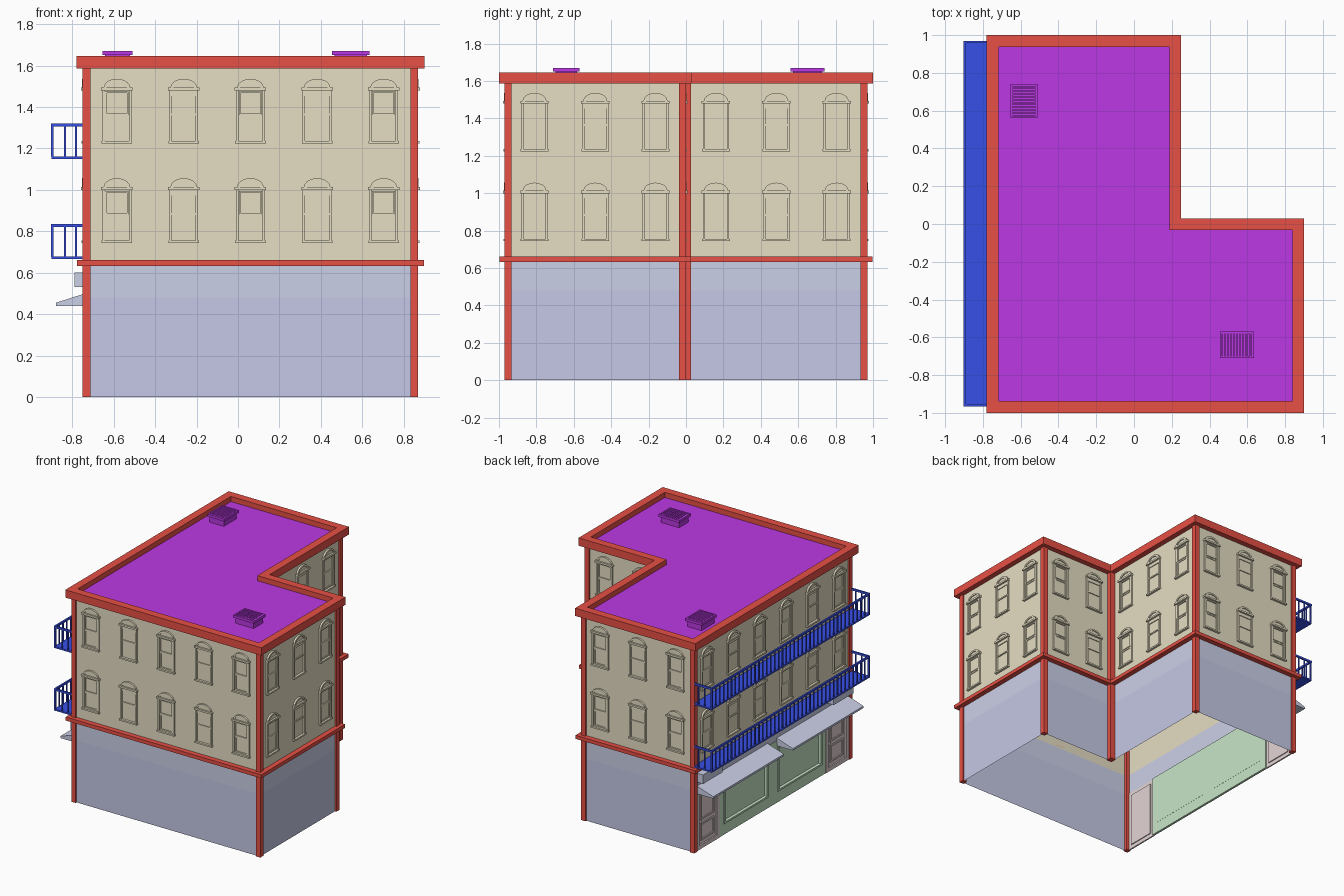
import bpy, bmesh, math

if "Cube" in bpy.data.objects:
    bpy.data.objects.remove(bpy.data.objects["Cube"])

def mat(name, r, g, b):
    m = bpy.data.materials.new(name)
    m.diffuse_color = (r, g, b, 1)
    m.use_nodes = True
    m.node_tree.nodes["Principled BSDF"].inputs["Base Color"].default_value = m.diffuse_color
    return m

RED, TAN = mat("red", .8, .08, .06), mat("tan", .79, .73, .55)
LAV, LAV2 = mat("lavender", .56, .58, .79), mat("pale_lavender", .6, .63, .8)
BLUE, PURPLE = mat("blue", .04, .08, .8), mat("purple", .5, .04, .78)
GREEN, PINK = mat("green", .58, .78, .58), mat("pink", .78, .66, .66)

def finish(name, bm, m, fix=True):
    if fix:
        bmesh.ops.recalc_face_normals(bm, faces=bm.faces)
    me = bpy.data.meshes.new(name)
    bm.to_mesh(me)
    bm.free()
    me.materials.append(m)
    ob = bpy.data.objects.new(name, me)
    bpy.context.collection.objects.link(ob)

def world(u, z, d):
    return (u, d, z)

def prism(bm, pts, d0, d1, f=world):
    """Extrude a (u, z) outline between depths d0 and d1."""
    a = [bm.verts.new(f(u, z, d0)) for u, z in pts]
    b = [bm.verts.new(f(u, z, d1)) for u, z in pts]
    bm.faces.new(a)
    bm.faces.new(b[::-1])
    for i in range(len(a)):
        j = (i + 1) % len(a)
        bm.faces.new((a[i], b[i], b[j], a[j]))

def box(bm, u0, u1, z0, z1, d0, d1, f=world):
    prism(bm, [(u0, z0), (u1, z0), (u1, z1), (u0, z1)], d0, d1, f)

def frame(bm, u0, u1, z0, z1, w, d0, d1, f):
    box(bm, u0, u0 + w, z0, z1, d0, d1, f)
    box(bm, u1 - w, u1, z0, z1, d0, d1, f)
    box(bm, u0 + w, u1 - w, z0, z0 + w, d0, d1, f)
    box(bm, u0 + w, u1 - w, z1 - w, z1, d0, d1, f)

# L-shaped footprint: corner and outward direction
PLAN = [(-.75, -.97, -1, -1), (.87, -.97, 1, -1), (.87, 0, 1, 1),
        (.22, 0, 1, 1), (.22, .97, 1, 1), (-.75, .97, -1, 1)]
INSET = .012

def outline(o):
    return [(x + sx * o, y + sy * o) for x, y, sx, sy in PLAN]

def wall(name, z0, z1, m, sides=6):
    bm = bmesh.new()
    p = outline(-INSET)
    a = [bm.verts.new((x, y, z0)) for x, y in p]
    b = [bm.verts.new((x, y, z1)) for x, y in p]
    for i in range(sides):
        j = (i + 1) % 6
        bm.faces.new((a[i], a[j], b[j], b[i]))
    finish(name, bm, m, False)

def ring(name, o, i, z0, z1, m):
    bm = bmesh.new()
    loops = [[bm.verts.new((x, y, z)) for x, y in outline(k)]
             for k, z in ((o, z0), (o, z1), (i, z1), (i, z0))]
    for k in range(4):
        p, q = loops[k], loops[(k + 1) % 4]
        for n in range(6):
            j = (n + 1) % 6
            bm.faces.new((p[n], p[j], q[j], q[n]))
    finish(name, bm, m)

# Walls, bands and roof
wall("ground_wall", 0, .48, LAV, 5)
wall("ground_wall_top", .48, .64, LAV2)
wall("upper_wall", .64, 1.6, TAN)
ring("floor_band", .028, -INSET, .632, .66, RED)
ring("cornice", .03, -.032, 1.585, 1.645, RED)
bm = bmesh.new()
bm.faces.new([bm.verts.new((x, y, 1.605)) for x, y in outline(-.02)])
finish("roof", bm, PURPLE, False)

# Corner posts
bm = bmesh.new()
for k, (x, y, sx, sy) in enumerate(PLAN):
    if k == 3:
        box(bm, x - .02, x + .028, 0, 1.59, y - .02, y + .028)
    else:
        xs, ys = sorted((x, x - sx * .038)), sorted((y, y - sy * .038))
        box(bm, *xs, 0, 1.59, *ys)
finish("corner_posts", bm, RED)

# Wall frames: (u along wall, z, d outward)
def front(u, z, d): return (u, -.97 + INSET - d, z)
def left(u, z, d): return (-.75 + INSET - d, u, z)
def right_south(u, z, d): return (.87 - INSET + d, u, z)
def right_north(u, z, d): return (.22 - INSET + d, u, z)
def back_arm(u, z, d): return (u, -INSET + d, z)
def back(u, z, d): return (u, .97 - INSET + d, z)

def window(bm, f, u, z, sashed):
    box(bm, u - .074, u + .074, z, z + .012, 0, .018, f)               # sill
    box(bm, u - .076, u + .076, z + .256, z + .27, 0, .02, f)          # lintel
    for s in (-1, 1):
        a, b = sorted((u + s * .07, u + s * .058))
        box(bm, a, b, z + .012, z + .256, 0, .011, f)                  # jambs
    arc = [(math.cos(math.pi * k / 10), math.sin(math.pi * k / 10)) for k in range(11)]
    prism(bm, [(u + .05 * c, z + .27 + .03 * s) for c, s in arc], 0, .007, f)
    for (c0, s0), (c1, s1) in zip(arc, arc[1:]):                       # arch stones
        prism(bm, [(u + r * c, z + .27 + h * s) for r, h, c, s in
                   ((.05, .03, c0, s0), (.064, .043, c0, s0),
                    (.064, .043, c1, s1), (.05, .03, c1, s1))], 0, .014, f)
    if sashed:
        frame(bm, u - .056, u + .056, z + .138, z + .252, .008, 0, .008, f)
        frame(bm, u - .056, u + .056, z + .014, z + .138, .01, 0, .005, f)
    else:
        box(bm, u - .058, u + .058, z + .136, z + .146, 0, .007, f)
        box(bm, u - .058, u + .058, z + .23, z + .256, 0, .006, f)

cols = [-.585, -.262, .06, .382, .703]
rows = [-.81, -.485, -.163, .16, .483, .805]
for name, f, us in (("front", front, cols), ("back", back, cols[:3]),
                    ("back_arm", back_arm, cols[3:]), ("left", left, rows),
                    ("right_south", right_south, rows[:3]),
                    ("right_north", right_north, rows[3:])):
    bm = bmesh.new()
    for u in us:
        for z in (.743, 1.223):
            window(bm, f, u, z, u not in (cols[1], cols[3], rows[1], rows[4]))
    finish(name + "_windows", bm, TAN)

# Balconies
for n, z in enumerate((.665, 1.15)):
    bm = bmesh.new()
    box(bm, -.9, -.745, z, z + .012, -.965, .97)
    box(bm, -.902, -.89, z + .155, z + .17, -.965, .97)
    for y in (-.965, .958):
        box(bm, -.9, -.745, z + .155, z + .17, y, y + .012)
        for x in (-.84, -.787):
            box(bm, x, x + .009, z + .012, z + .155, y + .001, y + .01)
    for k in range(41):
        y, w = -.959 + k * .04805, .006 if k in (0, 40) else .004
        box(bm, -.896 - w, -.896 + w, z + .01, z + .158, y - w, y + w)
    finish("balcony_%d" % (n + 1), bm, BLUE)

# Shopfront: green frame with two recessed display windows
bm = bmesh.new()
for a, b in ((-.65, -.6), (-.06, .06), (.6, .65)):
    box(bm, a, b, 0, .48, -.015, .003, left)
for a, b in ((-.6, -.06), (.06, .6)):
    box(bm, a, b, 0, .085, -.015, .003, left)
    box(bm, a, b, .43, .48, -.015, .003, left)
    box(bm, a, b, .085, .43, -.016, -.013, left)
    frame(bm, a, b, .085, .43, .014, -.013, .01, left)
finish("shopfront", bm, GREEN)

# Doors, side wall strips, sign boxes and awnings
doors, strips, signs, awnings = [bmesh.new() for _ in range(4)]
for s in (-1, 1):
    a, b = sorted((s * .65, s * .93))
    frame(doors, a, b, -.02 + .02, .48, .03, -.005, .006, left)
    box(doors, a + .03, b - .03, .03, .45, -.012, -.005, left)
    m = (a + b) / 2
    for z0, z1 in ((.06, .19), (.22, .42)):
        frame(doors, m - .08, m + .08, z0, z1, .012, -.005, .002, left)
    box(doors, m + .09, m + .1, .2, .225, -.005, .012, left)
    a, b = sorted((s * .93, s * (.97 - INSET)))
    box(strips, a, b, 0, .48, -.004, 0, left)
    a, b = sorted((s * .68, s * .92))
    box(signs, a, b, .53, .6, 0, .052, left)
    a, b = sorted((s * .055, s * .92))
    prism(awnings, [(-.738, .44), (-.738, .5), (-.878, .455), (-.878, .44)], a, b)
finish("doors", doors, PINK)
finish("side_strips", strips, LAV)
finish("sign_boxes", signs, LAV2)
finish("awnings", awnings, LAV2)

# Roof vents: body, rim and slats
def vent(name, x0, x1, y0, y1, along_x):
    bm = bmesh.new()
    box(bm, x0 + .012, x1 - .012, 1.605, 1.655, y0 + .012, y1 - .012)
    def flat(u, v, d): return (u, v, d)
    frame(bm, x0, x1, y0, y1, .012, 1.65, 1.67, flat)
    lo, hi = (y0, y1) if along_x else (x0, x1)
    n = 10
    for k in range(n):
        c = lo + .012 + (hi - lo - .024) * (k + .5) / n
        if along_x:
            box(bm, x0 + .012, x1 - .012, 1.654, 1.666, c - .005, c + .005)
        else:
            box(bm, c - .005, c + .005, 1.654, 1.666, y0 + .012, y1 - .012)
    finish(name, bm, PURPLE)

vent("roof_vent_back", -.655, -.51, .56, .74, True)
vent("roof_vent_front", .455, .635, -.71, -.57, False)
